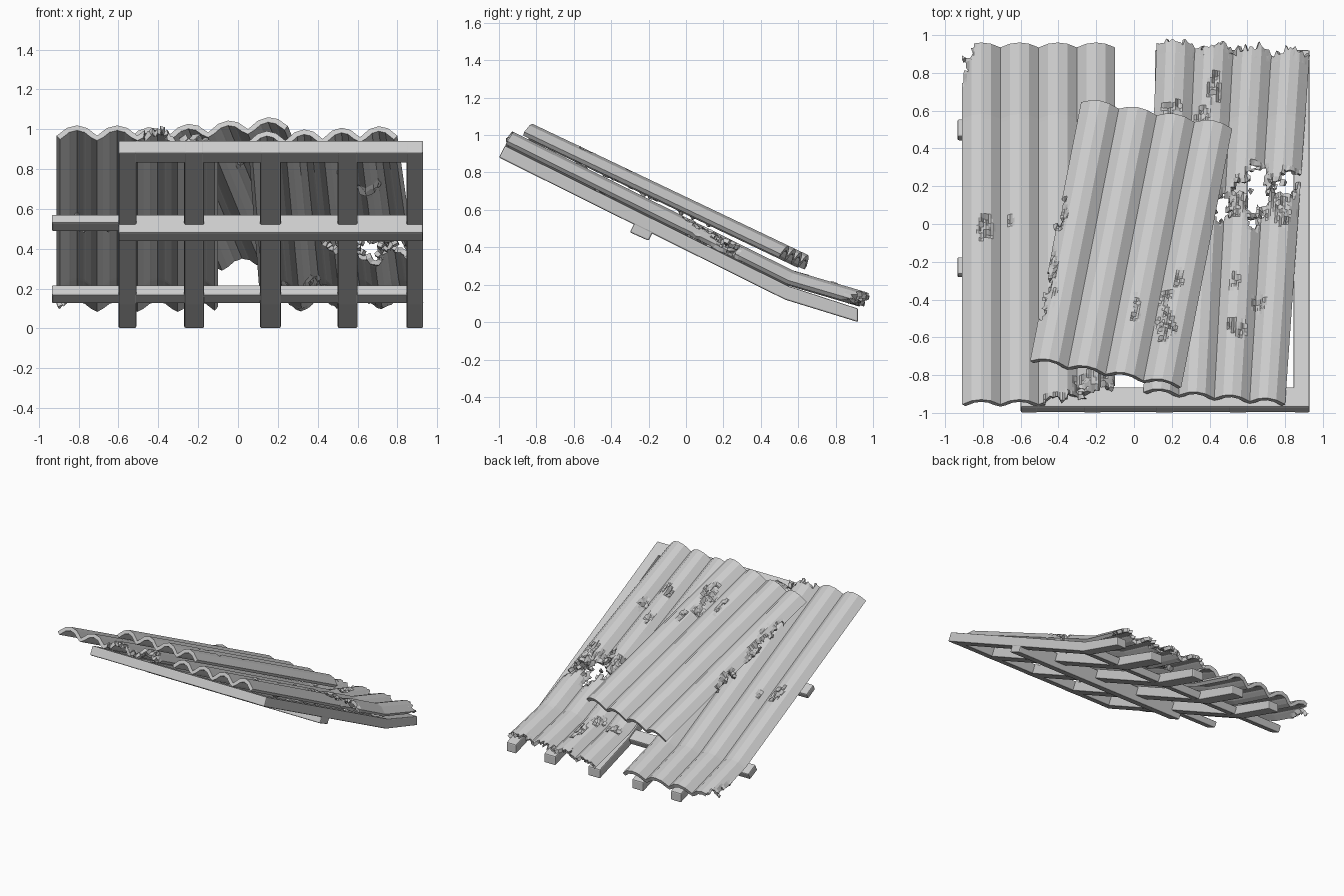
import bpy, bmesh, random
from mathutils import Vector, noise

if "Cube" in bpy.data.objects:
    bpy.data.objects.remove(bpy.data.objects["Cube"])

random.seed(4)
N = Vector((0, 0.446, 0.895))          # roof normal


def prism(name, x0, x1, pts, bevel=0.008):
    """Extrude a (y, z) outline along x."""
    bm = bmesh.new()
    f = bm.faces.new([bm.verts.new((x0, y, z)) for y, z in pts])
    g = bmesh.ops.extrude_face_region(bm, geom=[f])['geom']
    bmesh.ops.translate(bm, vec=(x1 - x0, 0, 0),
                        verts=[v for v in g if isinstance(v, bmesh.types.BMVert)])
    bmesh.ops.recalc_face_normals(bm, faces=bm.faces)
    return finish(name, bm, bevel)


def finish(name, bm, bevel=0):
    me = bpy.data.meshes.new(name)
    bm.to_mesh(me)
    bm.free()
    ob = bpy.data.objects.new(name, me)
    bpy.context.collection.objects.link(ob)
    if bevel:
        m = ob.modifiers.new('bevel', 'BEVEL')
        m.width = bevel
        m.segments = 2
    return ob


def beam(name, x0, x1, a, b, t):
    """Cross beam: lower edge a-b in (y, z), thickness t along the roof normal."""
    o = (N.y * t, N.z * t)
    prism(name, x0, x1, [a, b, (b[0] + o[0], b[1] + o[1]), (a[0] + o[0], a[1] + o[1])])


# Rafters with a kicked-up lower end
rafter = [(-1, .88), (.53, .12), (.92, 0), (.92, .072), (.55, .192), (-.968, .944)]
for i, (x0, x1) in enumerate([(-.60, -.51), (-.27, -.17), (.11, .215), (.50, .60), (.845, .93)]):
    prism(f'rafter_{i + 1}', x0, x1, rafter)

# Cross beams
beam('front_beam', -.598, .928, (-.999, .8805), (-.895, .829), .071)
beam('middle_beam', -.60, .928, (-.30, .48), (-.20, .435), .105)
beam('middle_beam_stub', -.935, -.58, (-.285, .53), (-.195, .487), .048)
beam('lower_beam', -.935, .928, (.44, .168), (.53, .125), .057)


def roof_z(y):
    if y < .55:
        return .99 + (y + 1) * (.222 - .99) / 1.55
    return .222 + (y - .55) * (.09 - .222) / .45


def upper_z(y):
    return .986 - .476 * (y + .8)


def inside(p, spots, amp):
    """True if plan point p lies in any noisy ellipse (x, y, rx, ry)."""
    n = noise.noise(Vector((p.x * 28, p.y * 28, 3))) * amp
    return any(((p.x - x) / rx) ** 2 + ((p.y - y) / ry) ** 2 + n < 1
               for x, y, rx, ry in spots)


def sheet(name, corners, zf, holes=(), dents=(), ragged_back=0):
    """Corrugated sheet over plan corners fl, fr, bl, br; four arcs of four flats."""
    fl, fr, bl, br = (Vector(c) for c in corners)
    sub, rows = 4, 90
    cols = 16 * sub
    bm = bmesh.new()
    grid, border = [], set()
    for j in range(rows + 1):
        line = []
        for i in range(cols + 1):
            u, v = i / cols, j / rows
            p = fl.lerp(fr, u).lerp(bl.lerp(br, u), v)
            if ragged_back and j > rows - 3:
                p.y += ragged_back * (.5 * noise.noise(Vector((p.x * 14, 0, 7)))
                                      + random.uniform(-.5, .3))
            k, r = divmod(i, sub)
            arc = [0, .75, 1, .75, 0]
            h = .058 * (arc[k % 4] + (arc[k % 4 + 1] - arc[k % 4]) * r / sub)
            if dents and inside(p, dents, 1.6):
                h += random.uniform(-.028, .006)
            vert = bm.verts.new(Vector((p.x, p.y, zf(p.y))) + N * h)
            if i in (0, cols) or j in (0, rows):
                border.add(vert)
            line.append(vert)
        grid.append(line)
    for j in range(rows):
        for i in range(cols):
            q = [grid[j][i], grid[j][i + 1], grid[j + 1][i + 1], grid[j + 1][i]]
            c = sum((v.co for v in q), Vector()) / 4
            if not inside(c, holes, 1.5):
                bm.faces.new(q)
    bmesh.ops.delete(bm, geom=[v for v in bm.verts if not v.link_faces], context='VERTS')
    # Crumple the torn edges
    for v in bm.verts:
        if v.is_boundary and v not in border:
            v.co += Vector([random.uniform(-.008, .008) for _ in range(3)]) \
                - N * random.uniform(0, .02)
    ob = finish(name, bm)
    m = ob.modifiers.new('thickness', 'SOLIDIFY')
    m.thickness = .027
    m.offset = -1
    return ob


# Left sheet: chewed front-right and back-left corners
sheet('left_sheet', [(-.91, -.955), (-.10, -.955), (-.91, .935), (-.10, .935)], roof_z,
      holes=[(-.12, -.95, .2, .09), (-.32, -.965, .17, .055), (-.91, .93, .06, .05),
             (-.92, .83, .03, .07)],
      dents=[(-.79, -.04, .045, .05), (-.65, 0, .015, .02), (-.2, -.85, .12, .05)])

# Right sheet: ragged back edge and a large rusted hole
sheet('right_sheet', [(.05, -.89), (.80, -.955), (.12, .955), (.93, .90)], roof_z,
      holes=[(.65, .19, .06, .12), (.64, .01, .035, .03), (.47, .09, .03, .07),
             (.55, .20, .05, .03), (.83, .22, .05, .05), (.76, .2, .04, .03)],
      dents=[(.42, .71, .03, .08), (.2, .6, .04, .035), (.37, .56, .035, .035),
             (.53, -.32, .025, .04), (.54, -.57, .04, .04), (.66, -.42, .03, .04),
             (.76, .07, .09, .07), (.53, .1, .06, .07)],
      ragged_back=.055)

# Upper sheet: straight, lying askew over the other two
sheet('upper_sheet', [(-.55, -.725), (.25, -.865), (-.28, .645), (.52, .505)], upper_z,
      holes=[(-.39, .08, .012, .07), (-.46, -.3, .012, .08), (-.49, -.45, .012, .05)],
      dents=[(.17, -.55, .05, .08), (.17, -.41, .03, .04), (.01, -.45, .02, .07),
             (.24, -.3, .015, .05), (-.38, .06, .02, .1), (-.43, -.25, .02, .15)])
